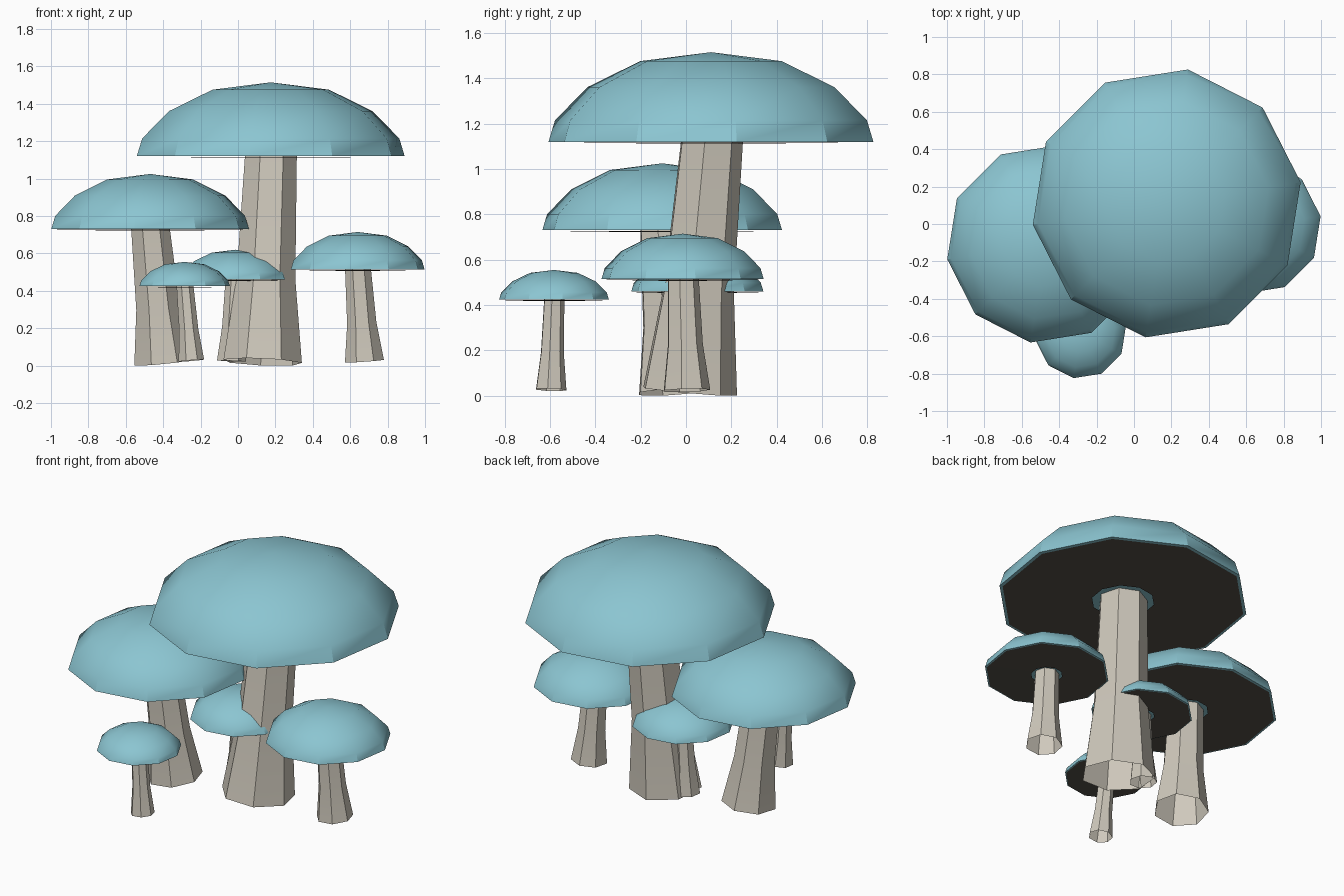
import bpy, math
from mathutils import Vector

if "Cube" in bpy.data.objects:
    bpy.data.objects.remove(bpy.data.objects["Cube"])


def material(name, rgb):
    m = bpy.data.materials.new(name)
    m.diffuse_color = (*rgb, 1)
    m.use_nodes = True
    m.node_tree.nodes["Principled BSDF"].inputs["Base Color"].default_value = m.diffuse_color
    return m


CAP = material("cap_blue", (0.26, 0.56, 0.64))
STEM = material("stem_cream", (0.62, 0.58, 0.50))
GILL = material("gill_brown", (0.09, 0.08, 0.065))


def ring(centre, r, sides, start, lean=(0, 0)):
    """Polygon ring, tilted so it stays square to a leaning axis."""
    pts = []
    for i in range(sides):
        a = math.radians(start) + math.tau * i / sides
        dx, dy = r * math.cos(a), r * math.sin(a)
        pts.append(Vector(centre) + Vector((dx, dy, -lean[0] * dx - lean[1] * dy)))
    return pts


def loft(name, rings, mat, cap_first=False, apex=None):
    n = len(rings[0])
    verts = [p for r in rings for p in r]
    faces = [(k * n + i, k * n + (i + 1) % n, (k + 1) * n + (i + 1) % n, (k + 1) * n + i)
             for k in range(len(rings) - 1) for i in range(n)]
    if cap_first:
        faces.append(tuple(reversed(range(n))))
    if apex is not None:
        last = len(verts) - n
        verts.append(Vector(apex))
        faces += [(last + i, last + (i + 1) % n, len(verts) - 1) for i in range(n)]
    me = bpy.data.meshes.new(name)
    me.from_pydata(verts, [], faces)
    me.materials.append(mat)
    ob = bpy.data.objects.new(name, me)
    bpy.context.collection.objects.link(ob)
    bpy.ops.object.select_all(action='DESELECT')
    ob.select_set(True)
    bpy.context.view_layer.objects.active = ob
    bpy.ops.object.shade_smooth_by_angle(angle=math.radians(30))
    return ob


# Cap profile: radius and height fractions
DOME = [(1, 0), (0.96, 0.24), (0.76, 0.61), (0.435, 0.90)]


def mushroom(name, cap_xy, cap_r, cap_z, top_z, foot_xy, foot_r, foot_z):
    x, y = cap_xy
    h = top_z - cap_z
    # domed cap with flat underside
    loft(name + "_cap", [ring((x, y, cap_z + f * h), r * cap_r, 10, 9) for r, f in DOME],
         CAP, cap_first=True, apex=(x, y, top_z))
    # dark gill ring just below the cap
    loft(name + "_gills", [ring((x, y, cap_z - 0.003), 0.975 * cap_r, 10, 9),
                           ring((x, y, cap_z - 0.008), 0.25 * cap_r, 10, 9)][::-1], GILL).data.flip_normals()
    # leaning, flared, open-footed stem
    foot = Vector((*foot_xy, foot_z))
    top = Vector((x, y, cap_z + 0.015))
    axis = top - foot
    lean = (axis.x / axis.z, axis.y / axis.z)
    loft(name + "_stem", [ring(foot.lerp(top, t), f * foot_r, 7, 41, lean if t < 1 else (0, 0))
                          for t, f in [(0, 1), (0.4, 0.75), (1, 0.66)]], STEM)


mushroom("large_mushroom", (0.175, 0.11), 0.725, 1.12, 1.515, (0.13, 0.01), 0.215, 0.02)
mushroom("left_mushroom", (-0.47, -0.105), 0.535, 0.73, 1.025, (-0.40, -0.06), 0.16, 0.018)
mushroom("right_mushroom", (0.64, -0.015), 0.362, 0.515, 0.715, (0.675, 0.0), 0.107, 0.024)
mushroom("rear_mushroom", (-0.015, 0.05), 0.295, 0.46, 0.62, (-0.035, 0.04), 0.08, 0.025)
mushroom("front_mushroom", (-0.285, -0.582), 0.245, 0.425, 0.555, (-0.25, -0.597), 0.07, 0.027)
